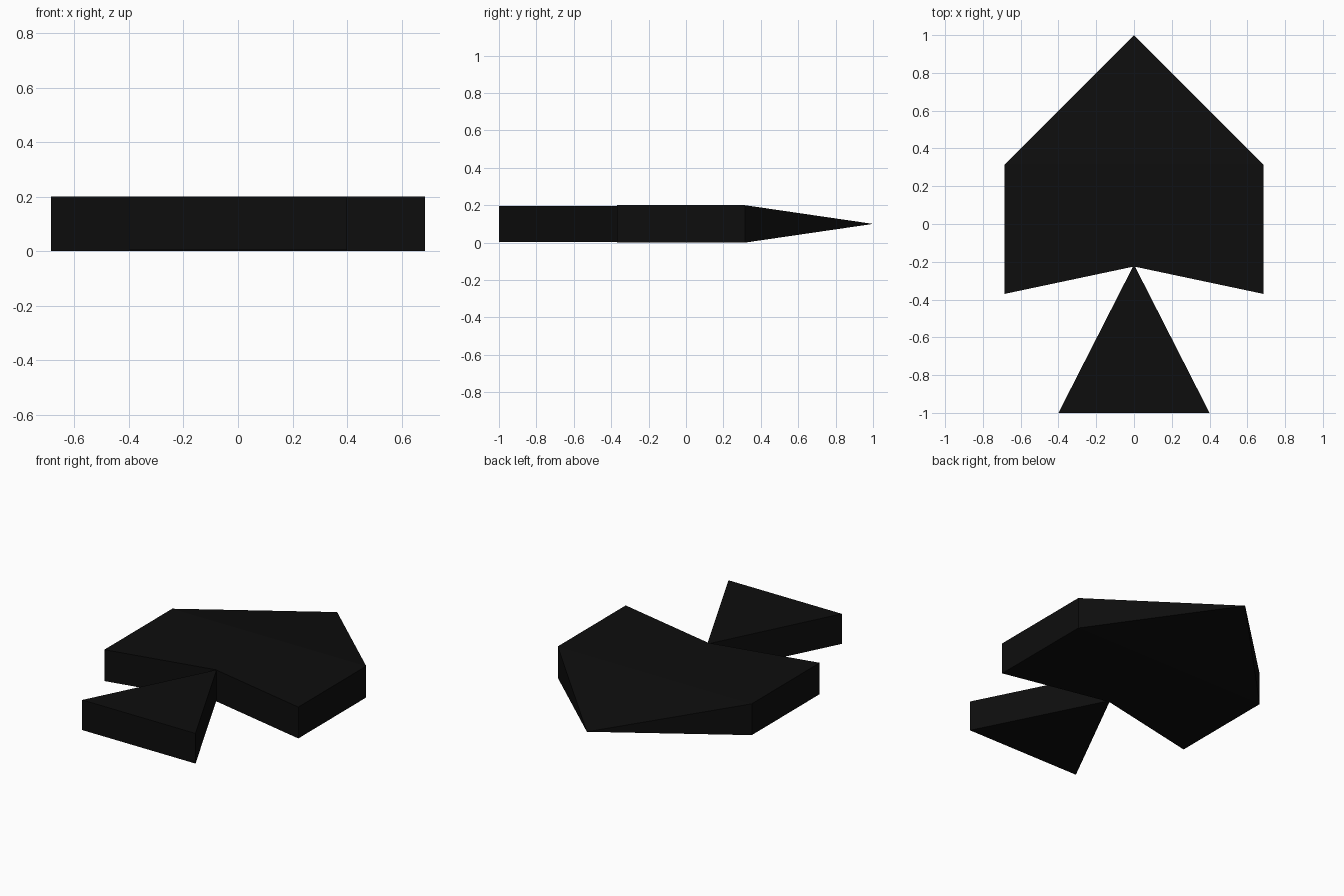
import bpy
import bmesh

if "Cube" in bpy.data.objects:
    bpy.data.objects.remove(bpy.data.objects["Cube"])

black = bpy.data.materials.new("black")
black.diffuse_color = (0.004, 0.004, 0.004, 1)
black.use_nodes = True
black.node_tree.nodes["Principled BSDF"].inputs["Base Color"].default_value = black.diffuse_color


def slab(name, outline, z0, z1, tip=None):
    """Extrude an outline; corner index 'tip' is pinched to mid height."""
    bm = bmesh.new()
    face = bm.faces.new([bm.verts.new((x, y, z0)) for x, y in outline])
    ext = bmesh.ops.extrude_face_region(bm, geom=[face], use_keep_orig=True)
    for v in ext["geom"]:
        if isinstance(v, bmesh.types.BMVert):
            v.co.z = z1
    if tip is not None:
        x, y = outline[tip]
        for v in bm.verts:
            if abs(v.co.x - x) < 1e-4 and abs(v.co.y - y) < 1e-4:
                v.co.z = (z0 + z1) / 2
        bmesh.ops.remove_doubles(bm, verts=bm.verts[:], dist=1e-4)
        # Crease the slab where the nose starts to taper
        bmesh.ops.bisect_plane(bm, geom=bm.verts[:] + bm.edges[:] + bm.faces[:],
                               plane_co=(0, 5, 0), plane_no=(0, 1, 0))
    bmesh.ops.recalc_face_normals(bm, faces=bm.faces[:])
    mesh = bpy.data.meshes.new(name)
    bm.to_mesh(mesh)
    bm.free()
    mesh.materials.append(black)
    obj = bpy.data.objects.new(name, mesh)
    bpy.context.collection.objects.link(obj)
    return obj


W, SHOULDER, HEIGHT = 0.685, 0.315, 0.2

# Body with a notched rear edge
slab("body", [(-W, -0.37), (0, -0.225), (W, -0.37), (W, SHOULDER), (-W, SHOULDER)], 0, HEIGHT)

# Nose tapering to a single point at mid height
slab("nose", [(-W, SHOULDER), (W, SHOULDER), (0, 1)], 0, HEIGHT, tip=2)

# Tail wedge meeting the notch
slab("tail", [(-0.4, -1), (0.4, -1), (0, -0.215)], 0.004, 0.196)

# Remove the hidden wall between body and nose
for name in ("body", "nose"):
    mesh = bpy.data.objects[name].data
    bm = bmesh.new()
    bm.from_mesh(mesh)
    wall = [f for f in bm.faces if all(abs(v.co.y - SHOULDER) < 1e-4 for v in f.verts)]
    bmesh.ops.delete(bm, geom=wall, context='FACES')
    bm.to_mesh(mesh)
    bm.free()
